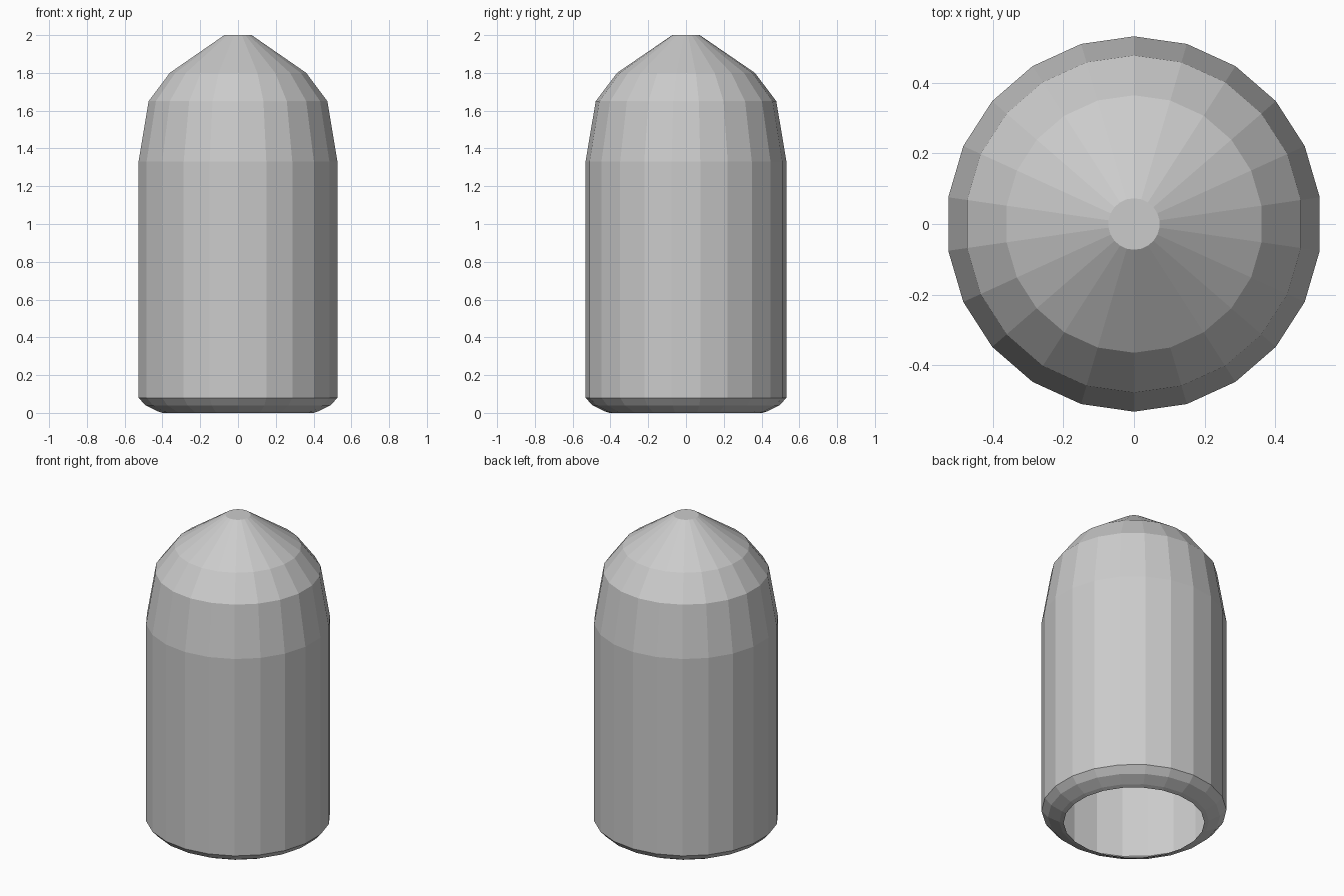
import bpy, bmesh, math

if "Cube" in bpy.data.objects:
    bpy.data.objects.remove(bpy.data.objects["Cube"])

SIDES = 22


def lathe(name, profile, cap_last=False):
    """Revolve (radius, z) points around z, with a corner on the y axis."""
    bm = bmesh.new()
    rings = []
    for r, z in profile:
        angles = [math.pi / 2 + 2 * math.pi * i / SIDES for i in range(SIDES)]
        rings.append([bm.verts.new((r * math.cos(a), r * math.sin(a), z)) for a in angles])
    for low, high in zip(rings, rings[1:]):
        for i in range(SIDES):
            j = (i + 1) % SIDES
            bm.faces.new((low[i], low[j], high[j], high[i]))
    if cap_last:
        bm.faces.new(rings[-1])
    mesh = bpy.data.meshes.new(name)
    bm.to_mesh(mesh)
    bm.free()
    obj = bpy.data.objects.new(name, mesh)
    bpy.context.collection.objects.link(obj)
    return obj


# Hollow pointed shell: open rounded base, straight body, stepped nose, flat tip
lathe("pointed_shell", [
    (0.405, 0.0), (0.43, 0.008), (0.495, 0.04), (0.532, 0.08),
    (0.532, 1.33), (0.478, 1.65), (0.365, 1.80), (0.073, 2.0),
], cap_last=True)
